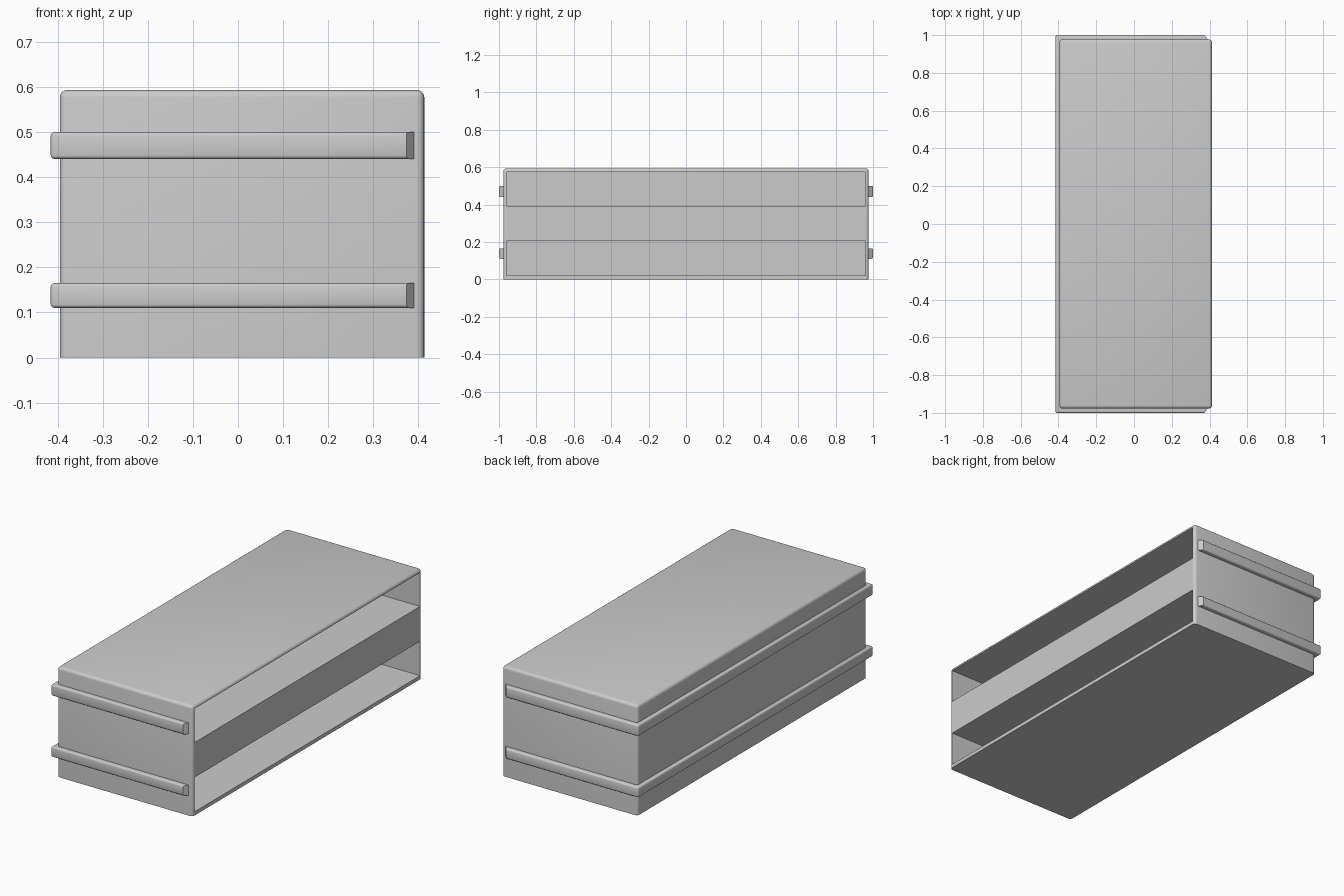
import bpy, bmesh

if "Cube" in bpy.data.objects:
    bpy.data.objects.remove(bpy.data.objects["Cube"])

X0, X1, Y, H = -0.395, 0.413, 0.977, 0.593


def add_object(name, bm):
    bmesh.ops.recalc_face_normals(bm, faces=bm.faces)
    mesh = bpy.data.meshes.new(name)
    bm.to_mesh(mesh)
    bm.free()
    obj = bpy.data.objects.new(name, mesh)
    bpy.context.collection.objects.link(obj)
    return obj


def prism(outline, z0, z1):
    bm = bmesh.new()
    base = bm.faces.new([bm.verts.new((x, y, z0)) for x, y in outline])
    top = bmesh.ops.extrude_face_region(bm, geom=[base])["geom"]
    for v in top:
        if isinstance(v, bmesh.types.BMVert):
            v.co.z = z1
    return bm


def rect(x0, x1, y):
    return [(x0, -y), (x1, -y), (x1, y), (x0, y)]


def round_edges(bm, edges, radius, segments):
    bmesh.ops.bevel(bm, geom=edges, offset=radius, offset_type='OFFSET',
                    segments=segments, profile=0.5, affect='EDGES')


def smooth(obj):
    bpy.ops.object.select_all(action='DESELECT')
    obj.select_set(True)
    bpy.context.view_layer.objects.active = obj
    bpy.ops.object.shade_smooth_by_angle(angle=0.6)


# Casing: rounded on the top and upright edges, sharp at the base
bm = prism(rect(X0, X1, Y), 0, H)
round_edges(bm, [e for e in bm.edges if max(v.co.z for v in e.verts) > 0.1],
            0.0165, 4)
casing = add_object("casing", bm)

# Two deep compartments open on the right side
for name, z0, z1 in (("lower", 0.02, 0.205), ("upper", 0.393, 0.575)):
    cutter = add_object(name + "_cutter",
                        prism(rect(X0 + 0.018, X1 + 0.1, 0.96), z0, z1))
    cutter.hide_render = True
    bpy.context.view_layer.objects.active = casing
    mod = casing.modifiers.new(name, 'BOOLEAN')
    mod.operation = 'DIFFERENCE'
    mod.solver = 'EXACT'
    mod.object = cutter
    bpy.ops.object.modifier_apply(modifier=mod.name)
    bpy.data.objects.remove(cutter)
smooth(casing)

# Bumper rails wrapping both ends and the left side, with slanted tips
half = [(-0.415, 1.0), (0.373, 1.0), (0.392, 0.975), (-0.39, 0.975)]
outer, tip, slant, inner = half
path = [outer, tip, slant, inner] + [(x, -y) for x, y in reversed(half)]
for name, z0, z1 in (("lower_rail", 0.11, 0.165), ("upper_rail", 0.44, 0.5)):
    bm = prism(path, z0, z1)
    edges = []
    for e in bm.edges:
        a, b = (v.co for v in e.verts)
        on_outside = all(abs(p.y) > 0.99 for p in (a, b))
        is_tip = a.x > 0 and b.x > 0
        if on_outside and not is_tip:
            edges.append(e)
    round_edges(bm, edges, 0.008, 3)
    smooth(add_object(name, bm))
